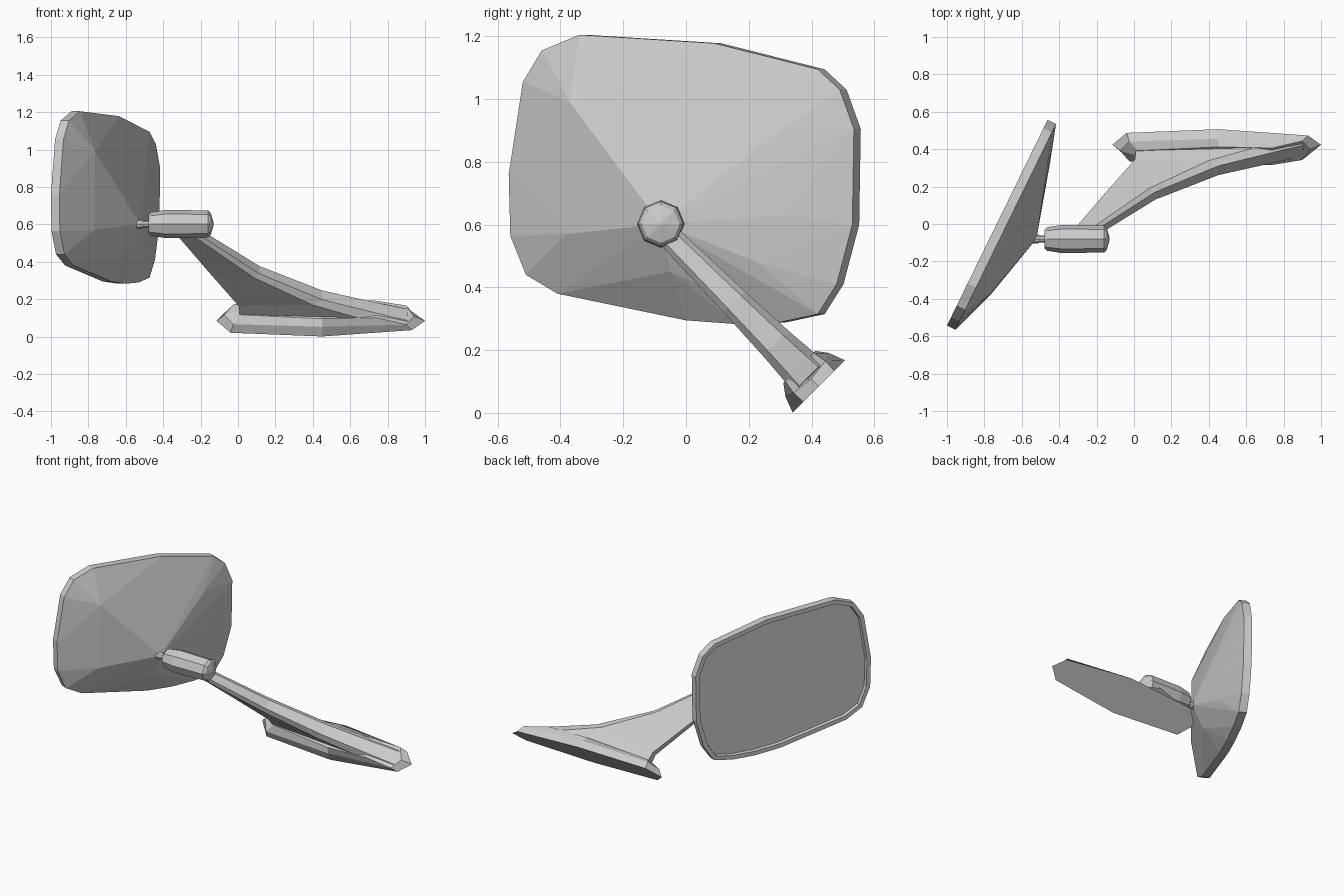
import bpy, bmesh, math
from mathutils import Vector

if "Cube" in bpy.data.objects:
    bpy.data.objects.remove(bpy.data.objects["Cube"])

S = math.sqrt(0.5)


def finish(bm, name):
    bmesh.ops.recalc_face_normals(bm, faces=bm.faces[:])
    me = bpy.data.meshes.new(name)
    bm.to_mesh(me)
    bm.free()
    ob = bpy.data.objects.new(name, me)
    bpy.context.collection.objects.link(ob)
    return ob


def loft(name, rings):
    """Skin a stack of closed rings and cap both ends."""
    bm = bmesh.new()
    vs = [[bm.verts.new(p) for p in r] for r in rings]
    n = len(rings[0])
    for a, b in zip(vs, vs[1:]):
        for i in range(n):
            j = (i + 1) % n
            bm.faces.new((a[i], a[j], b[j], b[i]))
    bm.faces.new(vs[0])
    bm.faces.new(vs[-1])
    return finish(bm, name)


def tilt(x, u, h):
    """Point in the 45 degree frame of the mount: along x, across u, height h."""
    u, v = u + 0.359, h - 0.24
    return Vector((x, (u - v) * S, (u + v) * S))


# Foot: flared boat-shaped base, half outlines (x, half width, height)
foot = [
    [(-0.115, 0, 0), (-0.04, 0.09, 0), (0.45, 0.118, 0), (0.93, 0.07, 0), (1.0, 0, 0)],
    [(-0.075, 0, 0.045), (-0.025, 0.075, 0.05), (0.45, 0.098, 0.053), (0.90, 0.072, 0.043), (0.94, 0, 0.035)],
    [(0.0, 0, 0.075), (0.02, 0.03, 0.075), (0.45, 0.072, 0.088), (0.74, 0.064, 0.088), (0.91, 0, 0.038)],
]
loft("mount_foot", [[tilt(*p) for p in half] + [tilt(x, -u, h) for x, u, h in half[-2:0:-1]]
                    for half in foot])

# Arm: swept blade, stations of (top x, h, half width) and (inner x, h, half width)
arm = [
    ((-0.205, 0.67, 0.038), (-0.33, 0.67, 0.016)),
    ((0.115, 0.385, 0.048), (-0.15, 0.375, 0.016)),
    ((0.45, 0.195, 0.058), (0.005, 0.13, 0.020)),
    ((0.74, 0.098, 0.066), (0.01, 0.05, 0.028)),
    ((0.91, 0.045, 0.072), (0.45, 0.03, 0.072)),
]
rings = []
for (tx, th, tw), (bx, bh, bw) in arm:
    sx, sh = tx + (bx - tx) * 0.12, th + (bh - th) * 0.12 - 0.008
    half = [(tx, 0.6 * tw, th), (sx, tw, sh), (bx, bw, bh)]
    rings.append([tilt(*p) for p in half] + [tilt(x, -u, h) for x, u, h in half[::-1]])
loft("support_arm", rings)


def turned(name, profile, sides):
    """Faceted part turned around the knuckle's x axis."""
    loft(name, [[(x, -0.08 + r * math.cos(2 * math.pi * i / sides),
                  0.602 + r * math.sin(2 * math.pi * i / sides)) for i in range(sides)]
                for x, r in profile])


# Octagonal knuckle and the thin stem to the mirror head
turned("pivot_knuckle", [(-0.478, 0.05), (-0.465, 0.063), (-0.38, 0.076), (-0.16, 0.072),
                         (-0.146, 0.06), (-0.130, 0.004)], 8)
turned("pivot_stem", [(-0.56, 0.026), (-0.515, 0.024), (-0.50, 0.018), (-0.46, 0.018)], 8)

# Mirror head: rim outline (y, z) on a slanted vertical plane
rim = [(-0.34, 1.205), (0.09, 1.178), (0.42, 1.095), (0.49, 1.03), (0.535, 0.905), (0.53, 0.6),
       (0.48, 0.41), (0.42, 0.315), (0.30, 0.289), (0.16, 0.283), (0, 0.295), (-0.41, 0.38),
       (-0.51, 0.44), (-0.56, 0.565), (-0.565, 0.76), (-0.52, 1.055), (-0.46, 1.155)]
# Domed back points (x, y, z), the first is the apex at the stem
dome = [(-0.522, -0.08, 0.602), (-0.765, -0.37, 0.99), (-0.465, 0.30, 0.90), (-0.45, 0.32, 0.63),
        (-0.475, 0.23, 0.48), (-0.585, -0.05, 0.45), (-0.768, -0.38, 0.57)]
bm = bmesh.new()
for y, z in rim:
    p = Vector((-0.955 + 0.489 * (y + 0.565), y, z))
    bm.verts.new(p)
    bm.verts.new(p + Vector((-0.045, 0.022, 0)))
for p in dome:
    bm.verts.new(p)
bmesh.ops.convex_hull(bm, input=bm.verts[:])
bmesh.ops.recalc_face_normals(bm, faces=bm.faces[:])
# Flat glass side with a raised lip around it
out = Vector((-1, 0.489, 0)).normalized()
glass = [f for f in bm.faces if f.normal.dot(out) > 0.995]
face = bmesh.ops.dissolve_faces(bm, faces=glass)["region"]
bmesh.ops.inset_region(bm, faces=face, thickness=0.028)
bmesh.ops.inset_region(bm, faces=face, thickness=0.004, depth=-0.02)
finish(bm, "mirror_head")
